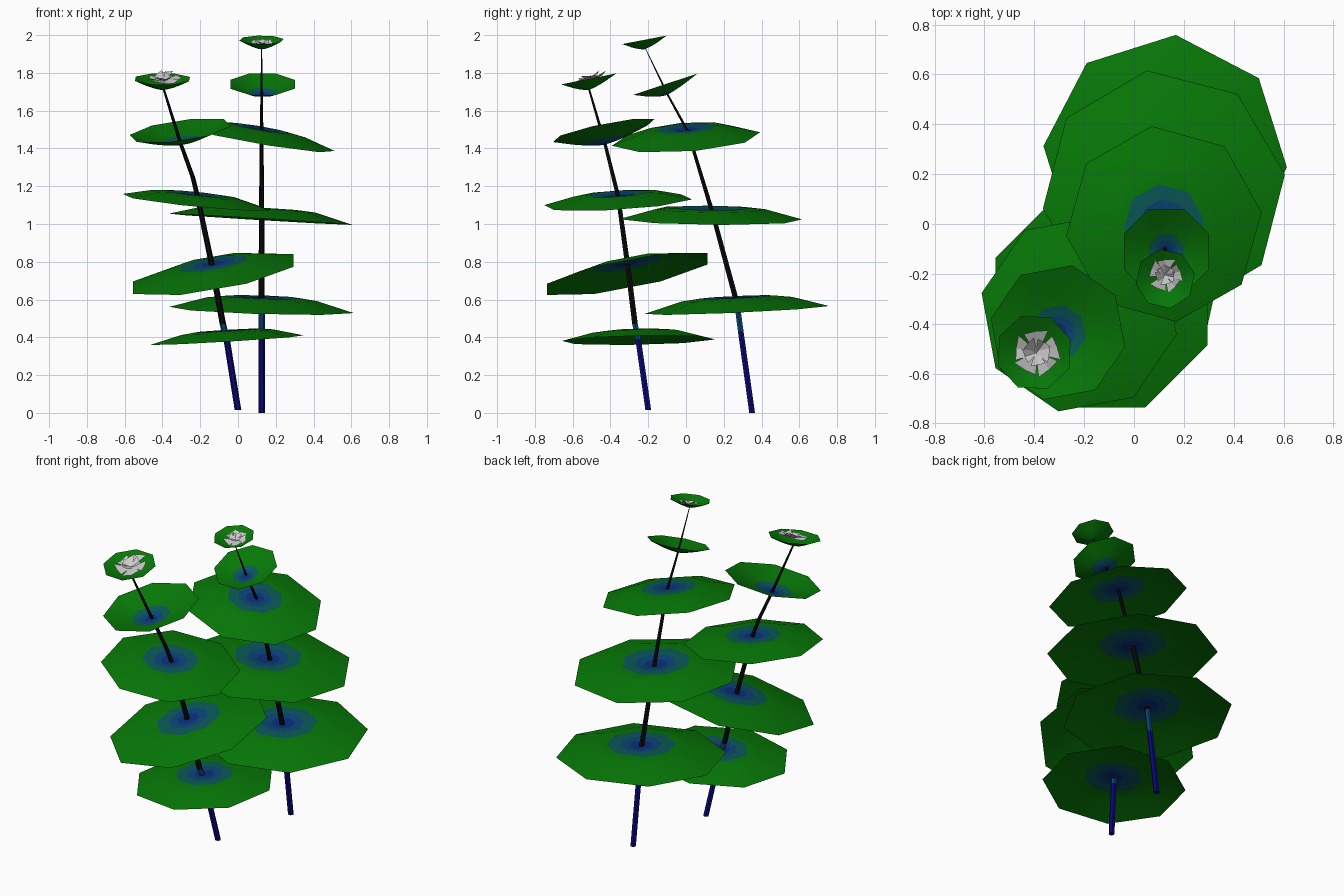
import bpy, bmesh, math, random
from mathutils import Vector

random.seed(4)
cube = bpy.data.objects.get("Cube")
if cube:
    bpy.data.objects.remove(cube, do_unlink=True)


def material(name, r, g, b):
    mat = bpy.data.materials.new(name)
    mat.use_nodes = True
    mat.diffuse_color = (r, g, b, 1)
    shader = mat.node_tree.nodes["Principled BSDF"]
    shader.inputs["Base Color"].default_value = (r, g, b, 1)
    shader.inputs["Roughness"].default_value = 0.8
    return mat


green = material("leaf green", 0.002, 0.19, 0.002)
teal = material("vein teal", 0.003, 0.1, 0.095)
blue = material("vein blue", 0.003, 0.06, 0.19)
deep_blue = material("leaf heart blue", 0.003, 0.03, 0.2)
navy = material("stem navy", 0.003, 0.002, 0.2)
black = material("stem black", 0.003, 0.003, 0.003)
white = material("petal white", 0.6, 0.6, 0.6)


def finish(bm, name, materials, smooth=True):
    mesh = bpy.data.meshes.new(name)
    bm.to_mesh(mesh)
    bm.free()
    for mat in materials:
        mesh.materials.append(mat)
    obj = bpy.data.objects.new(name, mesh)
    bpy.context.collection.objects.link(obj)
    if smooth:
        bpy.ops.object.select_all(action="DESELECT")
        obj.select_set(True)
        bpy.context.view_layer.objects.active = obj
        bpy.ops.object.shade_smooth_by_angle(angle=math.radians(40))


def bridge(bm, lower, upper, mat):
    count = len(lower)
    for i in range(count):
        j = (i + 1) % count
        bm.faces.new((lower[i], lower[j], upper[j], upper[i])).material_index = mat


veined = (green, teal, blue, deep_blue)
plain = (green,) * 4


# Eight-sided leaf around the stem, coloured in rings from its heart outwards;
# cup raises or drops the rim, lift swells the blade halfway out
def leaf(name, centre, radius, turn, tilt_x, tilt_y, cup, lift=0, colours=veined):
    bm = bmesh.new()
    middle = Vector(centre)
    heart = bm.verts.new(middle)
    previous = None
    for fraction, mat in ((0.14, 3), (0.25, 2), (0.41, 1), (0.6, 0), (1, 0)):
        ring = []
        bend = cup * fraction ** 1.4 + lift * math.sin(math.pi * fraction)
        for i in range(8):
            angle = math.radians(turn + 45 * i)
            dx = radius * fraction * math.cos(angle)
            dy = radius * fraction * math.sin(angle)
            dz = tilt_x * dx + tilt_y * dy + bend
            ring.append(bm.verts.new(middle + Vector((dx, dy, dz))))
        if previous is None:
            for i in range(8):
                face = bm.faces.new((heart, ring[i], ring[(i + 1) % 8]))
                face.material_index = mat
        else:
            # wound so that every ring faces up
            bridge(bm, previous[::-1], ring[::-1], mat)
        previous = ring
    bmesh.ops.recalc_face_normals(bm, faces=bm.faces)
    bm.normal_update()
    if sum(f.normal.z for f in bm.faces) < 0:
        bmesh.ops.reverse_faces(bm, faces=bm.faces)
    finish(bm, name, colours)


# Six-sided tapering stem, navy at the foot and black above
def stem(name, path, navy_top, blue_top):
    bm = bmesh.new()
    previous = None
    last_z = 0
    for x, y, z in path:
        r = max(0.0025, 0.0175 - 0.003 * z ** 2.5)
        ring = [bm.verts.new((x + r * math.cos(i * math.pi / 3),
                              y + r * math.sin(i * math.pi / 3), z)) for i in range(6)]
        if previous:
            middle_z = (z + last_z) / 2
            mat = 0 if middle_z < navy_top else 1 if middle_z < blue_top else 2
            bridge(bm, previous, ring, mat)
        else:
            bm.faces.new(ring[::-1])
        previous, last_z = ring, z
    bm.faces.new(previous).material_index = 2
    finish(bm, name, (navy, blue, black))


# Crumpled flower leaning forward: two rings of broad, blunt petals
def flower(name, centre, radius):
    bm = bmesh.new()
    middle = Vector(centre)
    for count, reach, rise, turn in ((5, 1, 0.3, 18), (5, 0.6, 0.42, 54)):
        for i in range(count):
            angle = math.radians(turn + 360 / count * i) + random.uniform(-0.15, 0.15)
            wobble = random.uniform(-0.08, 0.12)

            def point(out, side, up):
                x, y = out * math.cos(angle + side), out * math.sin(angle + side)
                return bm.verts.new(middle + radius * Vector((x, y, up + 0.3 * y)))
            base = point(-0.1, 0, 0.08)
            left = point(reach * 0.9, 0.55, rise - wobble)
            tip = point(reach * 0.85, 0, rise * 0.8 + wobble)
            right = point(reach, -0.55, rise + wobble)
            bm.faces.new((base, right, tip))
            bm.faces.new((base, tip, left))
    finish(bm, name, (white,), smooth=False)


# Tall plant at the back
stem("tall_stem", ((0.125, 0.35, 0), (0.125, 0.29, 0.43), (0.125, 0.27, 0.58),
                   (0.125, 0.14, 1.06), (0.125, 0.01, 1.49), (0.125, -0.1, 1.69),
                   (0.125, -0.215, 1.93)), 0.43, 0.58)
leaf("tall_leaf_1", (0.125, 0.27, 0.6), 0.49, -5, -0.03, 0.045, -0.055, 0.03)
leaf("tall_leaf_2", (0.12, 0.13, 1.055), 0.49, 8, -0.06, -0.01, -0.03, 0.04)
leaf("tall_leaf_3", (0.12, 0, 1.495), 0.395, 7, -0.17, 0.07, -0.045, 0.025)
leaf("tall_leaf_4", (0.13, -0.11, 1.68), 0.185, 22.5, 0, 0.33, 0.06)
leaf("tall_leaf_5", (0.125, -0.22, 1.925), 0.12, 10, 0, 0.19, 0.05, colours=plain)
flower("tall_flower", (0.125, -0.205, 1.94), 0.072)

# Short plant leaning to the front
stem("short_stem", ((0, -0.2, 0.015), (-0.06, -0.253, 0.39), (-0.08, -0.27, 0.47),
                    (-0.14, -0.31, 0.79), (-0.215, -0.36, 1.15), (-0.24, -0.385, 1.25),
                    (-0.305, -0.43, 1.43), (-0.395, -0.515, 1.72)), 0.39, 0.47)
leaf("short_leaf_1", (-0.06, -0.25, 0.43), 0.412, 10, 0.06, 0.02, -0.045, 0.02)
leaf("short_leaf_2", (-0.13, -0.31, 0.785), 0.46, 22.5, 0.17, 0.19, -0.05, 0.02)
leaf("short_leaf_3", (-0.22, -0.36, 1.145), 0.4, 33, -0.1, 0.06, -0.03, 0.025)
leaf("short_leaf_4", (-0.305, -0.435, 1.42), 0.275, 33, 0.13, 0.2, 0.075)
leaf("short_leaf_5", (-0.4, -0.515, 1.71), 0.155, 20, 0, 0.2, 0.058, colours=plain)
flower("short_flower", (-0.39, -0.515, 1.745), 0.1)
